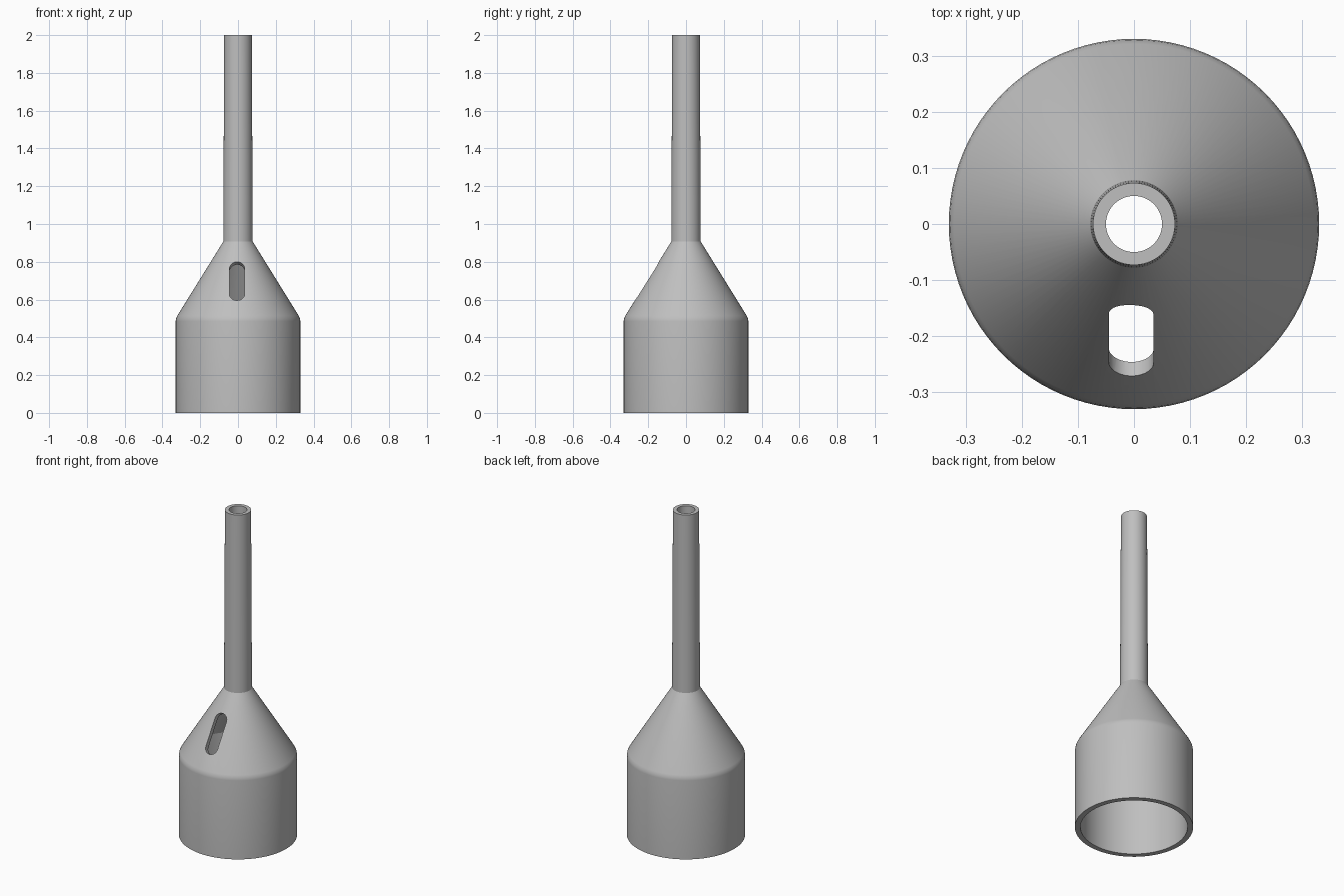
import bpy, bmesh, math
from mathutils import Matrix, Vector

cube = bpy.data.objects.get("Cube")
if cube:
    bpy.data.objects.remove(cube, do_unlink=True)

# Single grey plastic
grey = bpy.data.materials.new("grey plastic")
grey.use_nodes = True
color = (0.52, 0.52, 0.52, 1)
grey.diffuse_color = color
grey.node_tree.nodes["Principled BSDF"].inputs["Base Color"].default_value = color


def add_object(name, bm):
    bmesh.ops.recalc_face_normals(bm, faces=bm.faces)
    mesh = bpy.data.meshes.new(name)
    bm.to_mesh(mesh)
    bm.free()
    mesh.materials.append(grey)
    obj = bpy.data.objects.new(name, mesh)
    bpy.context.collection.objects.link(obj)
    return obj


def lathe(name, profile, sides):
    """Revolve a closed (radius, height) profile around z."""
    bm = bmesh.new()
    rings = []
    for i in range(sides):
        a = math.tau * i / sides
        rings.append([bm.verts.new((r * math.cos(a), r * math.sin(a), z)) for r, z in profile])
    n = len(profile)
    for i in range(sides):
        here, there = rings[i], rings[(i + 1) % sides]
        for j in range(n):
            k = (j + 1) % n
            bm.faces.new((here[j], there[j], there[k], here[k]))
    return add_object(name, bm)


# Hollow nozzle: wide collar, cone and long slightly tapered tube
outer = [(0.33, 0), (0.33, 0.485), (0.328, 0.5), (0.321, 0.515), (0.078, 0.907), (0.073, 2)]
inner = [(0.05, 2), (0.05, 0.9), (0.299, 0.494), (0.299, 0)]
nozzle = lathe("nozzle", outer + inner, 96)

# Slot cutter: a rounded bar standing square to the front of the cone
bm = bmesh.new()
radius, half_length, steps = 0.04, 0.08, 32
outline = []
for i in range(steps):
    a = math.tau * (i + 0.5) / steps
    shift = math.copysign(half_length, math.sin(a))
    outline.append(bm.verts.new((radius * math.cos(a), radius * math.sin(a) + shift, -0.07)))
face = bm.faces.new(outline)
extruded = bmesh.ops.extrude_face_region(bm, geom=[face])["geom"]
bmesh.ops.translate(bm, vec=(0, 0, 0.14), verts=[v for v in extruded if isinstance(v, bmesh.types.BMVert)])
slope = math.atan2(0.392, 0.243)
place = Matrix.Translation(Vector((-0.005, -0.208, 0.698))) @ Matrix.Rotation(slope, 4, 'X')
bmesh.ops.transform(bm, matrix=place, verts=bm.verts)
cutter = add_object("slot_cutter", bm)
cutter.hide_render = True

# Cut the slot, then drop the cutter
cut = nozzle.modifiers.new("slot", 'BOOLEAN')
cut.operation = 'DIFFERENCE'
cut.solver = 'EXACT'
cut.object = cutter
bpy.ops.object.select_all(action='DESELECT')
nozzle.select_set(True)
bpy.context.view_layer.objects.active = nozzle
bpy.ops.object.modifier_apply(modifier=cut.name)
bpy.data.objects.remove(cutter, do_unlink=True)
bpy.ops.object.shade_smooth_by_angle(angle=math.radians(30))
